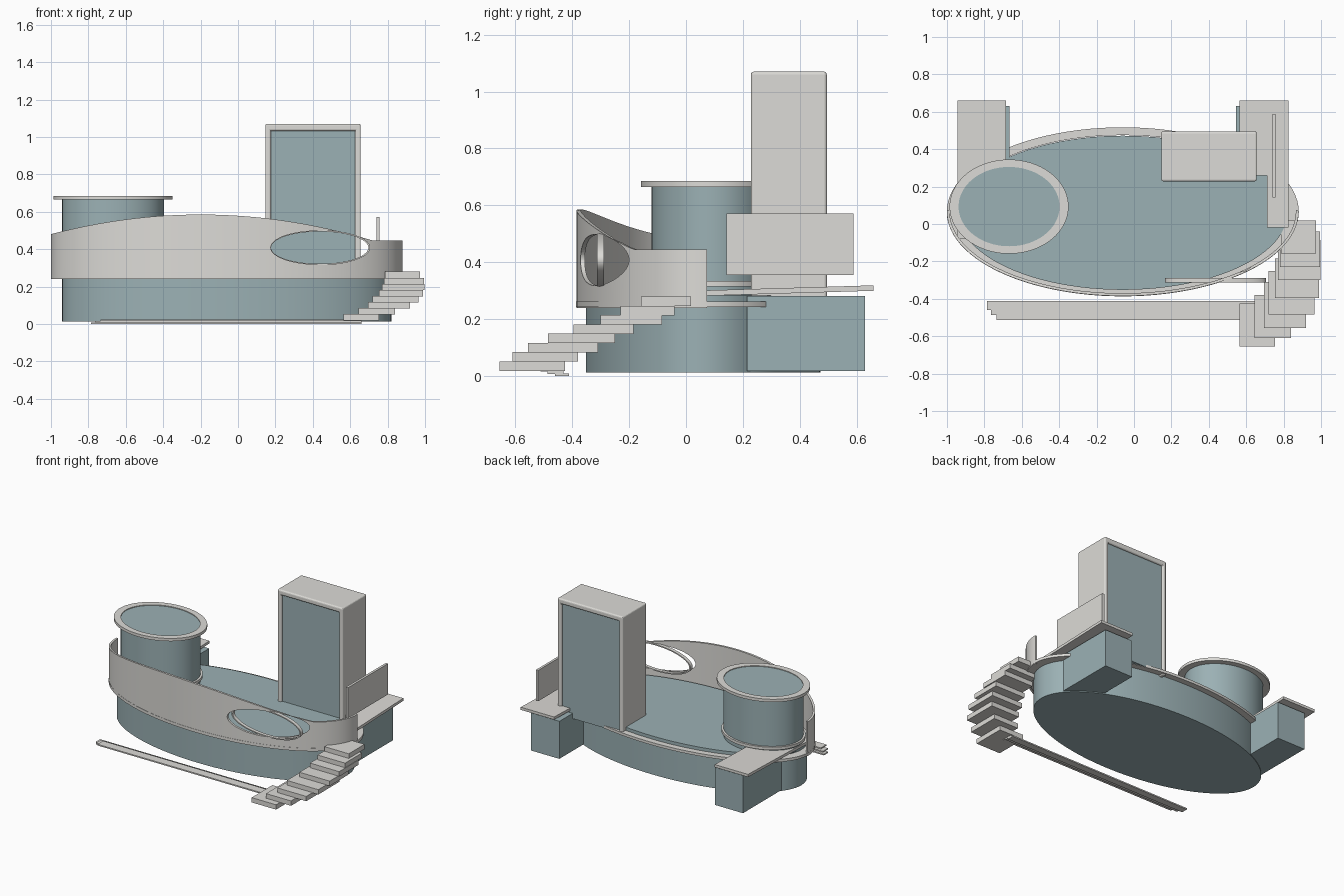
import bpy, bmesh, math
from mathutils import Matrix

if "Cube" in bpy.data.objects:
    bpy.data.objects.remove(bpy.data.objects["Cube"])


def material(name, rgb):
    m = bpy.data.materials.new(name)
    m.diffuse_color = (*rgb, 1)
    m.use_nodes = True
    m.node_tree.nodes["Principled BSDF"].inputs["Base Color"].default_value = m.diffuse_color
    return m


GREY = material("warm grey", (0.72, 0.71, 0.68))
BLUE = material("blue grey", (0.33, 0.44, 0.46))


def finish(bm, name, mat, smooth=False, bevel=0):
    bmesh.ops.recalc_face_normals(bm, faces=bm.faces)
    me = bpy.data.meshes.new(name)
    bm.to_mesh(me)
    bm.free()
    ob = bpy.data.objects.new(name, me)
    bpy.context.collection.objects.link(ob)
    me.materials.append(mat)
    if bevel:
        b = ob.modifiers.new("bevel", 'BEVEL')
        b.width, b.segments = bevel, 3
    if smooth:
        bpy.ops.object.select_all(action='DESELECT')
        ob.select_set(True)
        bpy.context.view_layer.objects.active = ob
        bpy.ops.object.shade_smooth_by_angle(angle=math.radians(35))
    return ob


def box(name, x, y, z, mat, bevel=0):
    bm = bmesh.new()
    bmesh.ops.create_cube(bm, size=1)
    for v in bm.verts:
        v.co = [a + (b - a) * (c + 0.5) for (a, b), c in zip((x, y, z), v.co)]
    return finish(bm, name, mat, bevel=bevel)


def prism(name, pts, z0, z1, mat, smooth=False, bevel=0):
    bm = bmesh.new()
    f = bm.faces.new([bm.verts.new((x, y, z0)) for x, y in pts])
    r = bmesh.ops.extrude_face_region(bm, geom=[f])
    for v in r["geom"]:
        if isinstance(v, bmesh.types.BMVert):
            v.co.z = z1
    # the starting face stays in place as the closed bottom
    if not f.is_valid or len(f.edges[0].link_faces) < 2:
        bmesh.ops.holes_fill(bm, edges=bm.edges)
    return finish(bm, name, mat, smooth, bevel)


def oval(cx, cy, rx, ry, n=96):
    return [(cx + rx * math.cos(2 * math.pi * i / n),
             cy + ry * math.sin(2 * math.pi * i / n)) for i in range(n)]


def ring(name, outer, inner, z0, z1, mat):
    # flat band between two ovals
    bm = bmesh.new()
    loops = [[bm.verts.new((x, y, z)) for x, y in pts]
             for pts, z in ((outer, z0), (outer, z1), (inner, z1), (inner, z0))]
    n = len(outer)
    for k in range(4):
        a, b = loops[k], loops[(k + 1) % 4]
        for i in range(n):
            j = (i + 1) % n
            bm.faces.new((a[i], a[j], b[j], b[i]))
    return finish(bm, name, mat, True)


# Main oval storey and its rim
CX, CY = -0.06, 0.065
prism("main_body", oval(CX, CY - 0.005, 0.88, 0.412), 0.012, 0.283, BLUE, True)
ring("main_rim", oval(CX, CY, 0.941, 0.452), oval(CX, CY, 0.878, 0.41), 0.243, 0.262, GREY)

# Curved parapet around the front half, with an arched top
bm = bmesh.new()
N, rows = 96, []
for i in range(N + 1):
    a = math.pi - 0.02 + (math.pi + 0.04) * i / N
    c, s = math.cos(a), math.sin(a)
    top = max(0.445, 0.585 - 0.164 * (CX + 0.94 * c + 0.2) ** 2)
    rows.append([bm.verts.new((CX + rx * c, CY + ry * s, z))
                 for rx, ry, z in ((0.94, 0.45, 0.24), (0.94, 0.45, top),
                                   (0.925, 0.435, top), (0.925, 0.435, 0.24))])
for p, q in zip(rows, rows[1:]):
    for k in range(4):
        m = (k + 1) % 4
        bm.faces.new((p[k], q[k], q[m], p[m]))
bm.faces.new(rows[0])
bm.faces.new(rows[-1])
parapet = finish(bm, "parapet", GREY, True)

# Oval opening through the parapet and its frame
to_front = Matrix.Translation((0.437, -0.3, 0.408)) @ Matrix.Rotation(math.pi / 2, 4, 'X')
cutter = prism("opening_cutter", oval(0, 0, 0.262, 0.09), -0.18, 0.18, GREY)
cutter.data.transform(to_front)
cutter.hide_render = True
cutter.hide_viewport = True
cut = parapet.modifiers.new("opening", 'BOOLEAN')
cut.operation, cut.object, cut.solver = 'DIFFERENCE', cutter, 'EXACT'
frame = ring("opening_frame", oval(0, 0, 0.27, 0.094), oval(0, 0, 0.26, 0.086),
             -0.012, 0.012, GREY)
frame.data.transform(to_front)

# Round upper room with base and roof rims
RX, RY = -0.668, 0.093
prism("round_room", oval(RX, RY, 0.272, 0.214), 0.27, 0.68, BLUE, True)
ring("round_room_roof_rim", oval(RX, RY, 0.318, 0.252), oval(RX, RY, 0.27, 0.212),
     0.665, 0.685, GREY)
ring("round_room_base_rim", oval(RX, RY, 0.286, 0.228), oval(RX, RY, 0.268, 0.21),
     0.315, 0.335, GREY)

# Tower: rounded grey arch with recessed panels front and back
X0, X1, W, Z0, Z1 = 0.146, 0.656, 0.03, 0.235, 1.07
shell = prism("tower_shell", [(X0, Z0), (X0 + W, Z0), (X0 + W, Z1 - 0.037),
                              (X1 - W, Z1 - 0.037), (X1 - W, Z0), (X1, Z0),
                              (X1, Z1), (X0, Z1)], -0.495, -0.228, GREY, bevel=0.01)
shell.data.transform(Matrix.Rotation(math.pi / 2, 4, 'X'))
box("tower_panels", (X0 + 0.02, X1 - 0.02), (0.243, 0.482), (0.245, 1.045), BLUE)

# Rear boxes with gently tilted slab roofs
box("rear_box_left", (-0.885, -0.665), (0.15, 0.63), (0.018, 0.282), BLUE)
box("rear_box_right", (0.545, 0.765), (0.215, 0.63), (0.018, 0.282), BLUE)
slabs = (("rear_slab_left", [(-0.945, -0.08), (-0.685, -0.08), (-0.685, 0.66), (-0.945, 0.66)]),
         ("rear_slab_right", [(0.71, -0.02), (0.825, -0.02), (0.825, 0.66), (0.565, 0.66),
                              (0.565, 0.26), (0.71, 0.26)]))
for name, pts in slabs:
    slab = prism(name, pts, 0.28, 0.299, GREY)
    for v in slab.data.vertices:
        v.co.z += 0.03 * v.co.y
box("screen_wall", (0.74, 0.757), (0.142, 0.588), (0.355, 0.572), GREY)

# Curving outside stair: x and y extents of each tread
treads = [(0.565, 0.755, -0.655, -0.425), (0.645, 0.84, -0.61, -0.38),
          (0.695, 0.92, -0.555, -0.31), (0.72, 0.965, -0.485, -0.25),
          (0.755, 0.99, -0.395, -0.185), (0.77, 0.998, -0.30, -0.085),
          (0.78, 0.995, -0.23, -0.04), (0.785, 0.973, -0.158, 0.018)]
for i, (x0, x1, y0, y1) in enumerate(treads):
    z = 0.018 + i * 0.0325
    box(f"stair_tread_{i + 1}", (x0, x1), (y0, y1), (z, z + 0.034), GREY)

# Long low kerb in three layers
for i, (x0, y0, y1) in enumerate([(-0.785, -0.46, -0.412), (-0.765, -0.487, -0.43),
                                  (-0.735, -0.512, -0.45)]):
    box(f"kerb_layer_{i + 1}", (x0, 0.66), (y0, y1), (i * 0.008, i * 0.008 + 0.009), GREY)
